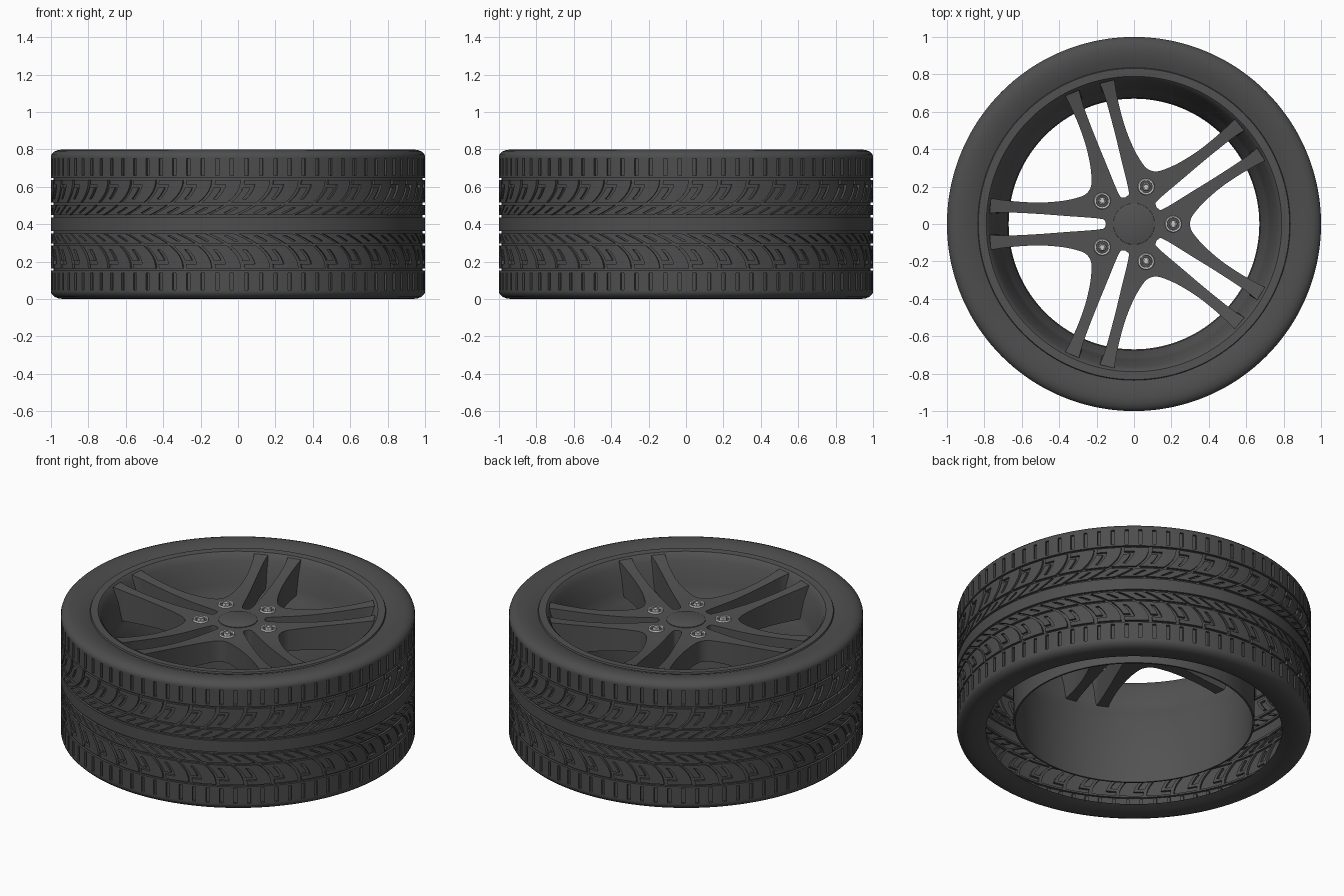
import bpy, bmesh, math
from mathutils import Vector, Matrix

if "Cube" in bpy.data.objects:
    bpy.data.objects.remove(bpy.data.objects["Cube"])


def material(name, v):
    m = bpy.data.materials.new(name)
    m.diffuse_color = (v, v, v, 1)
    m.use_nodes = True
    m.node_tree.nodes["Principled BSDF"].inputs["Base Color"].default_value = m.diffuse_color
    return m


RUBBER = material("rubber", 0.075)
ALLOY = material("dark_alloy", 0.085)
STEEL = material("bright_steel", 0.6)


def finish(bm, name, mat, angle=35, bevel=0):
    me = bpy.data.meshes.new(name)
    bm.to_mesh(me)
    bm.free()
    ob = bpy.data.objects.new(name, me)
    bpy.context.collection.objects.link(ob)
    me.materials.append(mat)
    if bevel:
        b = ob.modifiers.new("bevel", 'BEVEL')
        b.width, b.segments, b.limit_method = bevel, 2, 'ANGLE'
        b.angle_limit = math.radians(50)
    bpy.ops.object.select_all(action='DESELECT')
    ob.select_set(True)
    bpy.context.view_layer.objects.active = ob
    bpy.ops.object.shade_smooth_by_angle(angle=math.radians(angle))
    return ob


def revolve(name, profile, mat, steps=128, closed=False, at=(0, 0), angle=35):
    bm = bmesh.new()
    vs = [bm.verts.new((r, 0, z)) for r, z in profile]
    es = [bm.edges.new(p) for p in zip(vs, vs[1:])]
    if closed:
        es.append(bm.edges.new((vs[-1], vs[0])))
    bmesh.ops.spin(bm, geom=vs + es, cent=(0, 0, 0), axis=(0, 0, 1),
                   angle=math.tau, steps=steps)
    bmesh.ops.remove_doubles(bm, verts=bm.verts, dist=1e-5)
    bmesh.ops.recalc_face_normals(bm, faces=bm.faces)
    bmesh.ops.translate(bm, verts=bm.verts, vec=(at[0], at[1], 0))
    return finish(bm, name, mat, angle)


# Tyre: a wrapped grid whose columns sweep into chevrons, grooves stepped inward
PITCHES, COLS, DEPTH, MID = 40, 8, 0.014, 0.4
N = PITCHES * COLS
tread = [0.036, 0.049, 0.06, 0.075, 0.09, 0.1025, 0.115, 0.135, 0.155, 0.175,
         0.195, 0.212, 0.237, 0.248, 0.26, 0.29, 0.325, 0.352, 0.362]
half = [(1.0, d) for d in tread]
half += [(0.996, 0.374), (0.982, 0.388), (0.96, 0.397), (0.93, 0.4),
         (0.88, 0.394), (0.835, 0.378)]
rows = [(r, -d) for r, d in reversed(half)] + half
RINGS = ((0.036, 0.049), (0.1025, 0.115), (0.237, 0.248))


def is_groove(i, j):
    d = abs(rows[i][1] + rows[i + 1][1]) / 2
    c = j % COLS
    if any(a < d < b for a, b in RINGS):
        return True
    if 0.26 < d < 0.352:
        return c in (1, 5)
    if 0.049 < d < 0.237:
        if c == 0:
            return True
        if 0.195 < d < 0.212:
            return c in (1, 2, 3)
        if 0.06 < d < 0.09:
            return c == 4
        if 0.135 < d < 0.195:
            return c == 3
    return False


bm = bmesh.new()
cache = {}


def tyre_vert(i, j, low):
    key = (i, j % N, low)
    if key not in cache:
        r, d = rows[i]
        t = min(abs(d) / 0.25, 1)
        a = j * math.tau / N + 0.33 * (1 - (1 - t) ** 2.4)
        r -= DEPTH * low
        cache[key] = bm.verts.new((r * math.cos(a), r * math.sin(a), MID + d))
    return cache[key]


for i in range(len(rows) - 1):
    for j in range(N):
        g = is_groove(i, j)
        bm.faces.new([tyre_vert(a, b, g) for a, b in
                      ((i, j), (i, j + 1), (i + 1, j + 1), (i + 1, j))])
        # groove walls against the next column and the next row
        walls = [((i, j + 1), (i + 1, j + 1), is_groove(i, j + 1))]
        if i < len(rows) - 2:
            walls.append(((i + 1, j + 1), (i + 1, j), is_groove(i + 1, j)))
        for p, q, other in walls:
            if other != g:
                bm.faces.new([tyre_vert(*p, g), tyre_vert(*p, other),
                              tyre_vert(*q, other), tyre_vert(*q, g)])
bmesh.ops.recalc_face_normals(bm, faces=bm.faces)
finish(bm, "tyre", RUBBER)

# Rim: lip, dished wall and open barrel, as a thin closed section
inner = [(0.838, 0.772), (0.832, 0.787), (0.79, 0.785), (0.777, 0.772),
         (0.764, 0.74), (0.745, 0.69), (0.727, 0.61), (0.712, 0.54),
         (0.675, 0.48), (0.67, 0.07)]
outer = [(r + 0.01, z - 0.008 * (r > 0.7)) for r, z in reversed(inner[2:])]
revolve("rim", inner + outer, ALLOY, closed=True)

# Spokes: half of one twin spoke, mirrored and turned five times
A36 = math.radians(36)
edge_in = [(0.155, -0.018), (0.155, 0.018), (0.18, 0.028), (0.25, 0.035),
           (0.35, 0.042), (0.48, 0.052), (0.60, 0.059), (0.70, 0.062),
           (0.772, 0.058)]
edge_out = [(0.229, 0.206), (0.242, 0.176), (0.267, 0.154), (0.305, 0.140),
            (0.38, 0.124), (0.49, 0.115), (0.60, 0.118), (0.70, 0.128),
            (0.765, 0.138)]


def spline(pts, n=4):
    p = [Vector(q) for q in pts]
    p.append(2 * p[-1] - p[-2])
    out = []
    for k in range(1, len(p) - 2):
        a, b, c, d = p[k - 1:k + 3]
        for s in range(n):
            t = s / n
            out.append(0.5 * (2 * b + (c - a) * t + (2 * a - 5 * b + 4 * c - d) * t * t
                              + (3 * b - a - 3 * c + d) * t ** 3))
    return out + [p[-2]]


def on_ray(r):
    return Vector((r * math.cos(A36), r * math.sin(A36)))


def top_z(r):
    return 0.727 + 0.05 * max(0, (r - 0.3) / 0.47) ** 1.8


ins = [Vector((0.1, 0)), Vector((0.15, 0))] + spline(edge_in)
outs = [on_ray(0.1), on_ray(0.2)] + spline(edge_out)
outs[2] = on_ray(0.3)
bm = bmesh.new()
for k in range(5):
    turn = Matrix.Rotation(A36 + k * 2 * A36, 3, 'Z')
    for side in (1, -1):
        def put(p):
            return bm.verts.new(turn @ Vector((p.x, side * p.y, top_z(p.length))))

        def face(*pts):
            bm.faces.new([put(p) for p in (pts if side > 0 else pts[::-1])])

        face(Vector((0, 0)), ins[0], outs[0])
        for m in range(len(ins) - 1):
            face(ins[m], ins[m + 1], outs[m + 1], outs[m])
bmesh.ops.remove_doubles(bm, verts=bm.verts, dist=1e-4)
ext = bmesh.ops.extrude_face_region(bm, geom=bm.faces[:], use_keep_orig=True)
for v in (g for g in ext["geom"] if isinstance(g, bmesh.types.BMVert)):
    r = v.co.xy.length
    f = min(1, 0.722 / max(r, 0.01))
    v.co = (v.co.x * f, v.co.y * f, 0.61 - 0.03 * min(1, r / 0.7))
bmesh.ops.recalc_face_normals(bm, faces=bm.faces)
finish(bm, "twin_spokes", ALLOY, 40, bevel=0.008)

# Centre cap
revolve("centre_cap", [(0, 0.737), (0.1, 0.735), (0.11, 0.731), (0.112, 0.72)],
        ALLOY, 64)

# Wheel bolts: seat ring and hexagonal head
for k in range(5):
    a = k * 2 * A36
    at = (0.21 * math.cos(a), 0.21 * math.sin(a))
    revolve("bolt_seat", [(0.031, 0.715), (0.034, 0.735), (0.042, 0.737), (0.047, 0.72)],
            STEEL, 32, closed=True, at=at)
    revolve("bolt_head", [(0, 0.74), (0.014, 0.74), (0.016, 0.745), (0.022, 0.743),
                          (0.024, 0.715)], STEEL, 6, at=at, angle=20)
